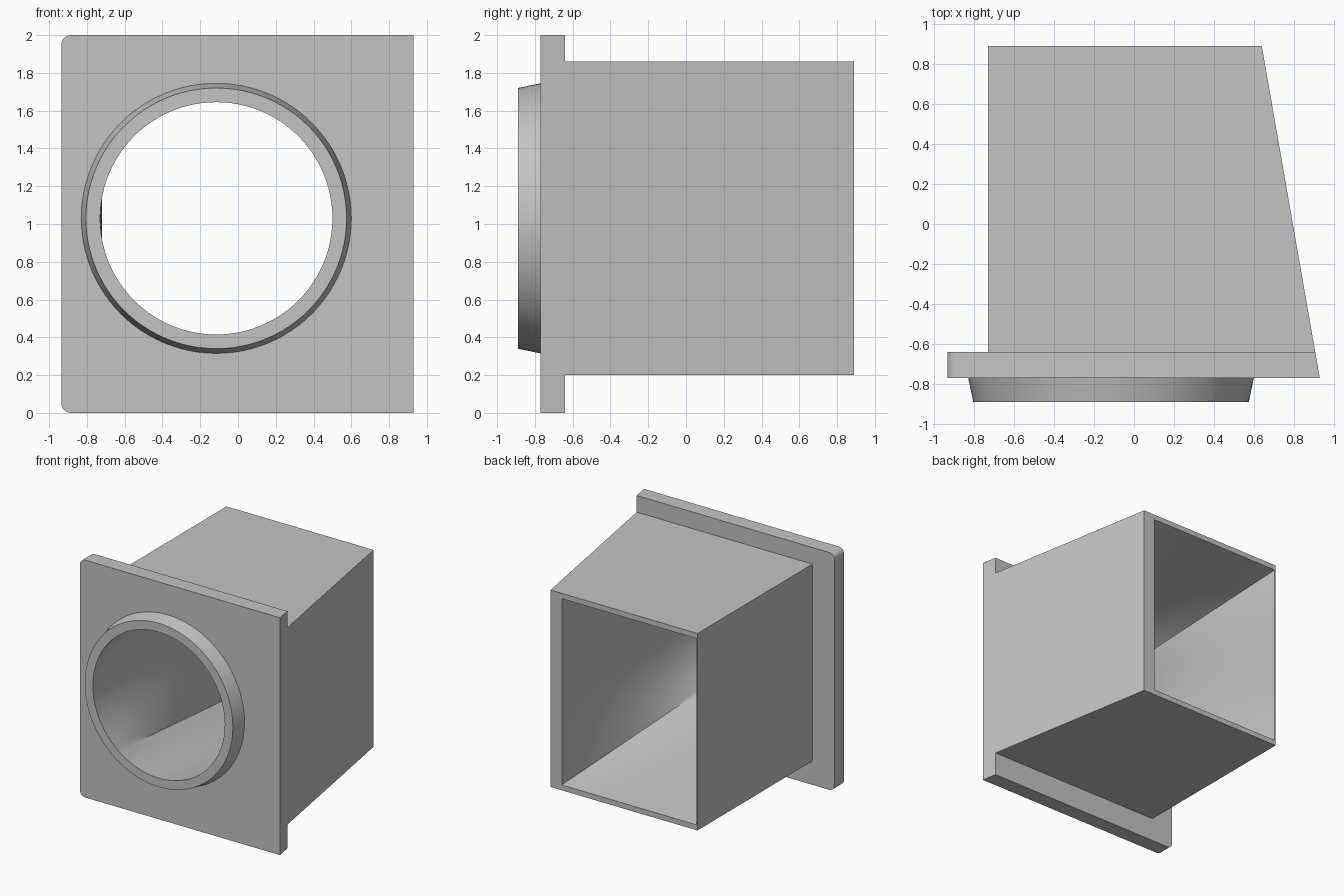
import bpy, bmesh, math

cube = bpy.data.objects.get("Cube")
if cube:
    bpy.data.objects.remove(cube, do_unlink=True)

grey = bpy.data.materials.new("light grey")
grey.use_nodes = True
grey.diffuse_color = (0.55, 0.55, 0.55, 1)
grey.node_tree.nodes["Principled BSDF"].inputs["Base Color"].default_value = (0.55, 0.55, 0.55, 1)

# Axis of the round opening and the depth of each station along y
CX, CZ = -0.115, 1.03
Y_SPIGOT, Y_FRONT, Y_FLANGE, Y_BACK = -0.89, -0.77, -0.64, 0.89


def slant_x(y):
    """x of the slanted side at depth y."""
    return 0.93 - (y - Y_FRONT) * 0.29 / (Y_BACK - Y_FRONT)


def rect(x0, x1, z0, z1):
    return [(x1, z0), (x1, z1), (x0, z1), (x0, z0)]


def flange_outline(y, r=0.05):
    """Rectangle with its two -x corners rounded."""
    x0, x1 = -0.935, slant_x(y)
    pts = [(x1, 0), (x1, 2)]
    for cz, start in ((2 - r, 90), (r, 180)):
        for k in range(9):
            a = math.radians(start + 90 * k / 8)
            pts.append((x0 + r + r * math.cos(a), cz + r * math.sin(a)))
    return pts


def ray_angles(*outlines):
    """Regular angles plus the exact direction of every outline corner."""
    found = {round(math.tau * k / 96, 5) for k in range(96)}
    for outline in outlines:
        for x, z in outline:
            found.add(round(math.atan2(z - CZ, x - CX) % math.tau, 5))
    return sorted(found)


def circle(r, angles):
    return [(CX + r * math.cos(a), CZ + r * math.sin(a)) for a in angles]


def project(outline, angles):
    """Points where rays from the axis meet a convex outline."""
    ring = []
    for a in angles:
        dx, dz = math.cos(a), math.sin(a)
        hits = []
        for (x0, z0), (x1, z1) in zip(outline, outline[1:] + outline[:1]):
            ex, ez = x1 - x0, z1 - z0
            den = dx * ez - dz * ex
            if den > 1e-9:
                hits.append(((x0 - CX) * ez - (z0 - CZ) * ex) / den)
        t = min(hits)
        ring.append((CX + t * dx, CZ + t * dz))
    return ring


def bridge(bm, a, ya, b, yb):
    """Join two rings with a band of quads."""
    va = [bm.verts.new((x, ya, z)) for x, z in a]
    vb = [bm.verts.new((x, yb, z)) for x, z in b]
    n = len(va)
    for i in range(n):
        j = (i + 1) % n
        bm.faces.new((va[i], va[j], vb[j], vb[i]))


def finish(bm, name):
    bmesh.ops.remove_doubles(bm, verts=bm.verts, dist=0.00005)
    mesh = bpy.data.meshes.new(name)
    bm.to_mesh(mesh)
    bm.free()
    mesh.materials.append(grey)
    obj = bpy.data.objects.new(name, mesh)
    bpy.context.collection.objects.link(obj)
    bpy.ops.object.select_all(action='DESELECT')
    obj.select_set(True)
    bpy.context.view_layer.objects.active = obj
    bpy.ops.object.shade_smooth_by_angle(angle=math.radians(30))


opening = rect(-0.72, 0.535, 0.245, 1.815)
body_back = rect(-0.73, slant_x(Y_BACK), 0.20, 1.86)
body_front = rect(-0.73, slant_x(Y_FLANGE), 0.20, 1.86)

# Flange: rim, front face around the spigot, back face around the body
bm = bmesh.new()
front, back = flange_outline(Y_FRONT), flange_outline(Y_FLANGE)
bridge(bm, back, Y_FLANGE, front, Y_FRONT)
ang = ray_angles(front)
bridge(bm, project(front, ang), Y_FRONT, circle(0.715, ang), Y_FRONT)
loop = [back[0]] + back[:0:-1] + [body_front[k] for k in (1, 2, 3, 0)]
bm.faces.new([bm.verts.new((x, Y_FLANGE, z)) for x, z in loop])
finish(bm, "flange")

# Spigot: tapered outside and flat front lip
bm = bmesh.new()
ang = ray_angles()
bridge(bm, circle(0.715, ang), Y_FRONT, circle(0.69, ang), Y_SPIGOT)
bridge(bm, circle(0.69, ang), Y_SPIGOT, circle(0.615, ang), Y_SPIGOT)
finish(bm, "spigot")

# Inner channel: blends from the round mouth to the rectangular opening
bm = bmesh.new()
ang = ray_angles(opening)
mouth, end = circle(0.615, ang), project(opening, ang)
STEPS = 10


def blend(t):
    return [(p[0] + (q[0] - p[0]) * t, p[1] + (q[1] - p[1]) * t) for p, q in zip(mouth, end)]


for k in range(STEPS):
    t0, t1 = k / STEPS, (k + 1) / STEPS
    bridge(bm, blend(t0), Y_SPIGOT + (Y_BACK - Y_SPIGOT) * t0,
           blend(t1), Y_SPIGOT + (Y_BACK - Y_SPIGOT) * t1)
finish(bm, "inner_channel")

# Body: outer walls and the flat rim round the rear opening
bm = bmesh.new()
bridge(bm, opening, Y_BACK, body_back, Y_BACK)
bridge(bm, body_back, Y_BACK, body_front, Y_FLANGE)
finish(bm, "duct_body")
